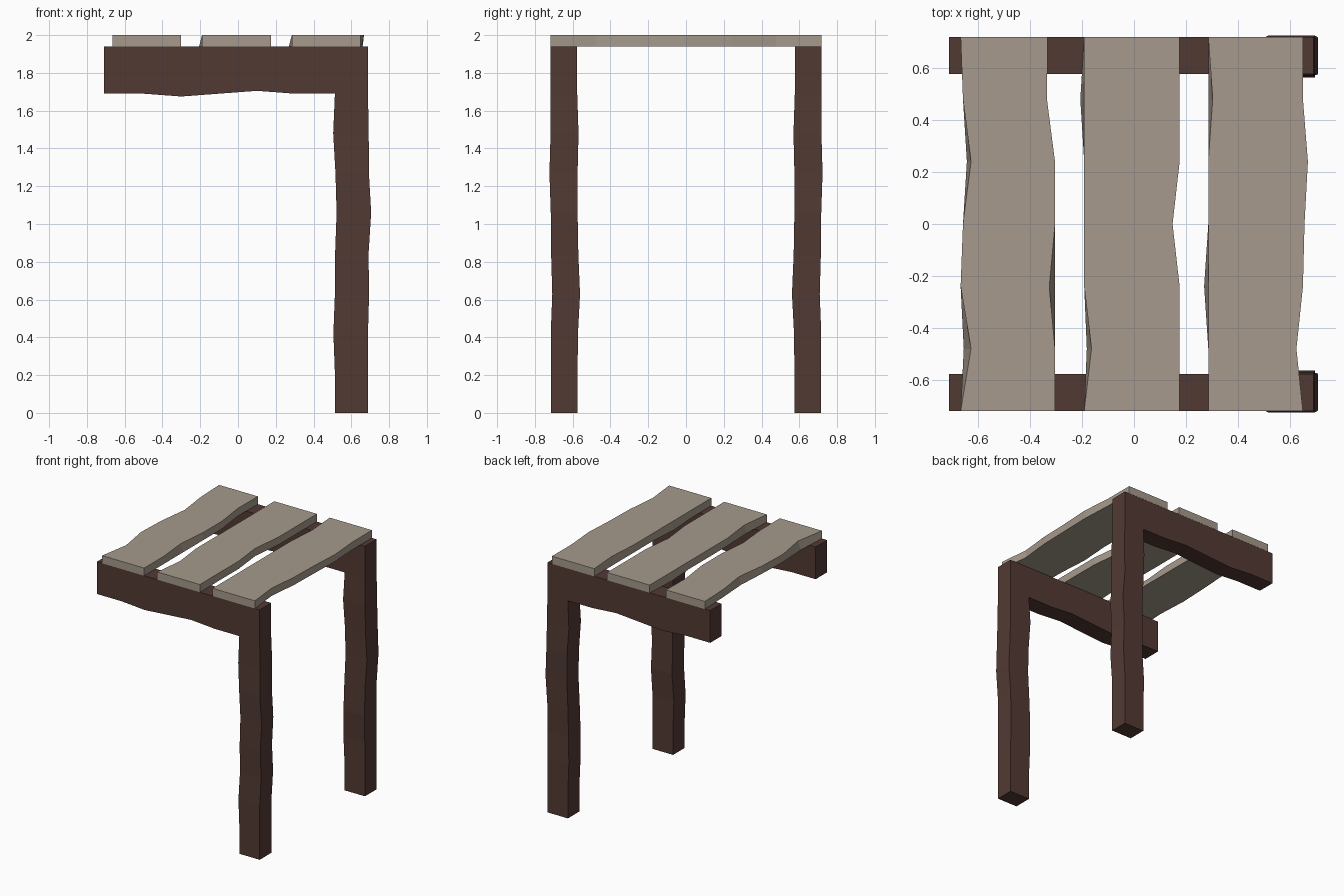
import bpy, bmesh

if "Cube" in bpy.data.objects:
    bpy.data.objects.remove(bpy.data.objects["Cube"])


def material(name, rgb):
    m = bpy.data.materials.new(name)
    m.diffuse_color = (*rgb, 1)
    m.use_nodes = True
    m.node_tree.nodes["Principled BSDF"].inputs["Base Color"].default_value = m.diffuse_color
    return m


dark_wood = material("dark brown wood", (0.084, 0.042, 0.034))
pale_wood = material("weathered pale wood", (0.381, 0.323, 0.262))


def loft(name, sections, mat):
    """Skin a chain of four-point sections into a closed, flat-shaded timber."""
    bm = bmesh.new()
    rings = [[bm.verts.new(p) for p in s] for s in sections]
    for a, b in zip(rings, rings[1:]):
        for i in range(4):
            j = (i + 1) % 4
            bm.faces.new((a[i], a[j], b[j], b[i]))
    bm.faces.new(rings[0])
    bm.faces.new(rings[-1])
    bmesh.ops.recalc_face_normals(bm, faces=bm.faces[:])
    me = bpy.data.meshes.new(name)
    bm.to_mesh(me)
    bm.free()
    me.materials.append(mat)
    ob = bpy.data.objects.new(name, me)
    bpy.context.collection.objects.link(ob)
    return ob


# Rough-hewn leg: height, inner x, outer x, inner y, outer y
LEG = [
    (0.00, 0.513, 0.688, 0.574, 0.716),
    (0.21, 0.513, 0.688, 0.574, 0.716),
    (0.42, 0.505, 0.688, 0.572, 0.716),
    (0.63, 0.513, 0.694, 0.561, 0.708),
    (0.84, 0.514, 0.691, 0.570, 0.714),
    (1.06, 0.522, 0.705, 0.574, 0.716),
    (1.27, 0.516, 0.693, 0.574, 0.723),
    (1.48, 0.504, 0.692, 0.569, 0.717),
]
# Beam underside: x, height
BEAM = [(0.30, 1.69), (0.10, 1.705), (-0.10, 1.69),
        (-0.30, 1.675), (-0.50, 1.69), (-0.71, 1.69)]
TOP, Y_IN, Y_OUT = 1.94, 0.576, 0.717


def section(inner, outer, y0, y1, side):
    (xi, zi), (xo, zo) = inner, outer
    return [(xi, side * y0, zi), (xo, side * y0, zo),
            (xo, side * y1, zo), (xi, side * y1, zi)]


# Leg and beam as one continuous L, mirrored front to back
for side, label in ((-1, "front"), (1, "back")):
    rings = [section((xi, z), (xo, z), y0, y1, side) for z, xi, xo, y0, y1 in LEG]
    rings.append(section((0.513, 1.69), (0.688, 1.69), Y_IN, Y_OUT, side))
    rings.append(section((0.513, 1.69001), (0.688, TOP), Y_IN, Y_OUT, side))
    rings += [section((x, z), (x, TOP), Y_IN, Y_OUT, side) for x, z in BEAM]
    loft(label + "_leg_and_beam", rings, dark_wood)

# Planks: straight boards with nicks {(edge, station): x shift}
# edges: lt/lb left top/bottom, rt/rb right top/bottom; station 0 is the front
PLANKS = {
    "left": (-0.665, -0.303, {
        ("lt", 1): 0.04, ("lb", 1): 0.012, ("lt", 3): 0.009, ("lb", 3): 0.009,
        ("lt", 4): 0.04, ("lb", 4): 0.024, ("lt", 5): 0.009, ("lb", 5): 0.009,
        ("rt", 2): -0.022, ("rt", 5): -0.031, ("rb", 5): -0.031,
        ("rt", 6): -0.028, ("rb", 6): -0.028}),
    "middle": (-0.191, 0.175, {
        ("lt", 1): 0.028, ("lb", 1): 0.01, ("lb", 5): -0.015,
        ("rt", 3): -0.027, ("rb", 3): -0.027}),
    "right": (0.285, 0.648, {
        ("lb", 2): -0.016, ("lt", 5): 0.017,
        ("rt", 1): -0.025, ("rb", 1): -0.025, ("rt", 3): 0.006, ("rb", 3): 0.006,
        ("rt", 4): 0.019, ("rb", 4): 0.012}),
}
for label, (left, right, nicks) in PLANKS.items():
    rings = []
    for i in range(7):
        y = -0.718 + i * 1.436 / 6
        rings.append([(x + nicks.get((e, i), 0), y, z) for e, x, z in (
            ("lb", left, TOP), ("rb", right, TOP),
            ("rt", right, 2.0), ("lt", left, 2.0))])
    loft(label + "_plank", rings, pale_wood)
